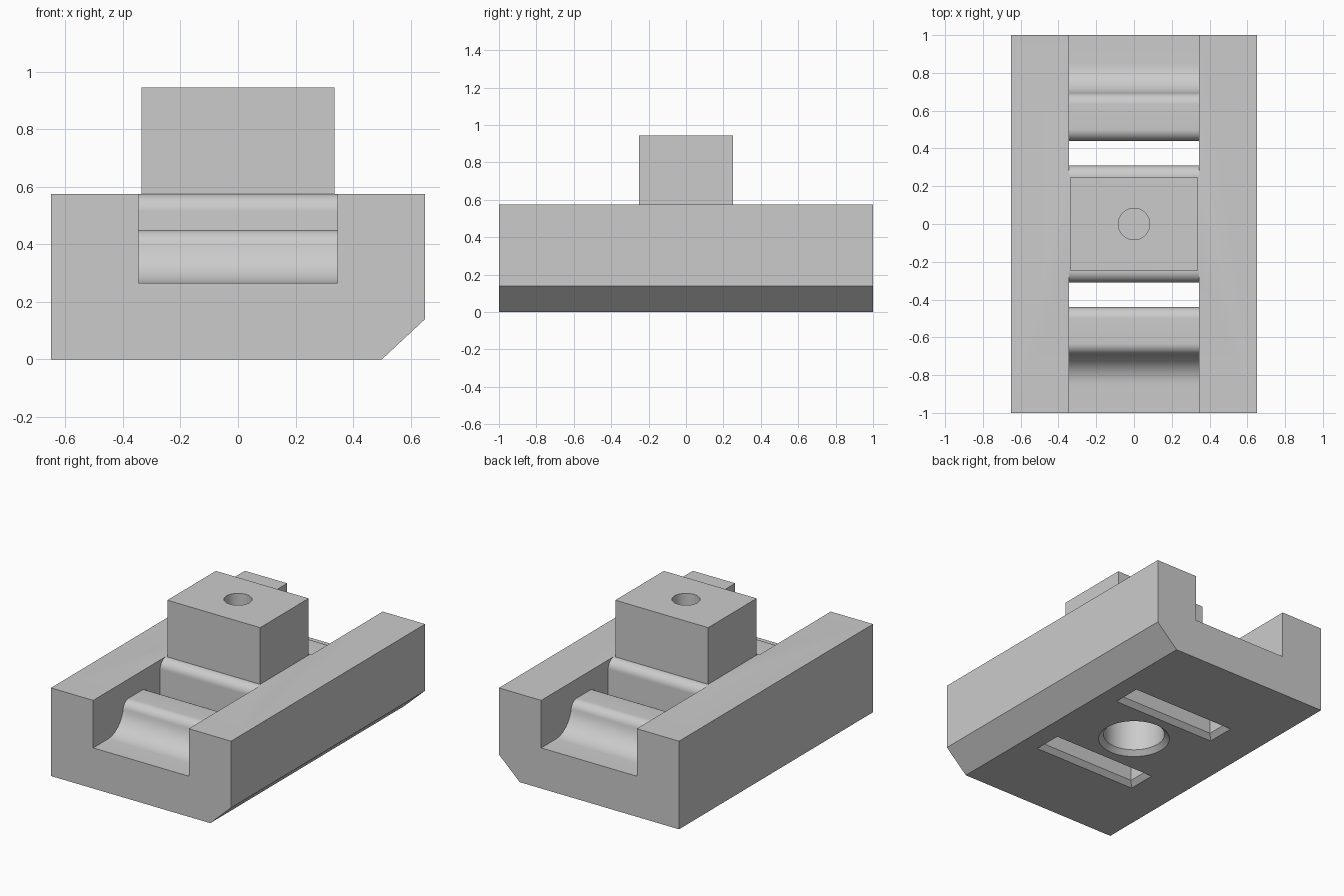
import bpy, bmesh, math
from mathutils import Vector

if "Cube" in bpy.data.objects:
    bpy.data.objects.remove(bpy.data.objects["Cube"], do_unlink=True)

grey = bpy.data.materials.new("plain grey")
grey.use_nodes = True
GREY = (0.6, 0.6, 0.6, 1)
grey.diffuse_color = GREY
grey.node_tree.nodes["Principled BSDF"].inputs["Base Color"].default_value = GREY


def finish(name, bm):
    bmesh.ops.recalc_face_normals(bm, faces=bm.faces)
    me = bpy.data.meshes.new(name)
    bm.to_mesh(me)
    bm.free()
    me.materials.append(grey)
    ob = bpy.data.objects.new(name, me)
    bpy.context.collection.objects.link(ob)
    return ob


def prism(name, pts, axis, lo, hi):
    """Extrude a closed profile along x (points are y, z) or y (points are x, z)."""
    bm = bmesh.new()
    place = (lambda p: (lo, *p)) if axis == "x" else (lambda p: (p[0], lo, p[1]))
    face = bm.faces.new([bm.verts.new(place(p)) for p in pts])
    step = Vector((hi - lo, 0, 0)) if axis == "x" else Vector((0, hi - lo, 0))
    new = bmesh.ops.extrude_face_region(bm, geom=[face])["geom"]
    bmesh.ops.translate(bm, vec=step, verts=[v for v in new if isinstance(v, bmesh.types.BMVert)])
    return finish(name, bm)


def box(name, x, y0, y1, z0, z1, flare=0):
    """Box centred on x; flare widens its lower end."""
    bm = bmesh.new()
    bmesh.ops.create_cube(bm, size=2)
    for v in bm.verts:
        f = flare if v.co.z < 0 else 0
        v.co = (v.co.x * (x + f),
                (y0 + y1) / 2 + v.co.y * ((y1 - y0) / 2 + f),
                z0 if v.co.z < 0 else z1)
    return finish(name, bm)


def cone(name, r0, r1, z0, z1):
    bm = bmesh.new()
    bmesh.ops.create_cone(bm, cap_ends=True, segments=64, radius1=r0, radius2=r1, depth=z1 - z0)
    bmesh.ops.translate(bm, vec=(0, 0, (z0 + z1) / 2), verts=bm.verts)
    return finish(name, bm)


def arc(cy, cz, r, a0, a1, n=12):
    angles = [math.radians(a0 + (a1 - a0) * i / n) for i in range(n + 1)]
    return [(cy + r * math.cos(a), cz + r * math.sin(a)) for a in angles]


def combine(target, other, operation):
    other.hide_render = True
    mod = target.modifiers.new(operation, "BOOLEAN")
    mod.operation, mod.solver, mod.object = operation, "EXACT", other
    bpy.context.view_layer.objects.active = target
    bpy.ops.object.modifier_apply(modifier=mod.name)
    bpy.data.objects.remove(other, do_unlink=True)


# Main sizes
HALF_CHANNEL, FLOOR, SHELF, TOP = 0.345, 0.265, 0.45, 0.575
SLOT_OUT, SLOT_IN, ROUND, SWEEP = 0.44, 0.31, 0.06, 0.16
CHAMFER, BORE = 0.03, 0.186

# Block with one chamfered lower edge
block = prism("slide_block", [(-0.65, 0), (0.5, 0), (0.65, 0.14), (0.65, TOP), (-0.65, TOP)],
              "y", -1, 1)

# Channel void: floor, swept ramp, rounded shelf, through slot, rounded bridge
turn = math.degrees(math.acos(1 - (SHELF - FLOOR) / (SWEEP + ROUND)))
run = (SWEEP + ROUND) * math.sin(math.radians(turn))
ramp_y = -0.85
void = [(-1.1, FLOOR)]
void += arc(ramp_y, FLOOR + SWEEP, SWEEP, -90, -90 + turn)
void += arc(ramp_y + run, SHELF - ROUND, ROUND, 90 + turn, 90)[1:]
void += arc(-SLOT_OUT - ROUND, SHELF - ROUND, ROUND, 90, 0)
void += [(-SLOT_OUT, -0.1), (-SLOT_IN, -0.1)]
void += arc(-SLOT_IN + ROUND, TOP - ROUND, ROUND, 180, 90)
void += [(-SLOT_IN + ROUND, 0.7), (-1.1, 0.7)]

for side in (1, -1):
    profile = [(y * side, z) for y, z in void]
    combine(block, prism("channel_cutter", profile, "x", -HALF_CHANNEL, HALF_CHANNEL), "DIFFERENCE")
    y0, y1 = sorted((SLOT_OUT * side, SLOT_IN * side))
    combine(block, box("slot_chamfer_cutter", HALF_CHANNEL, y0, y1, -CHAMFER, CHAMFER, 2 * CHAMFER),
            "DIFFERENCE")

# Upright post on the bridge
combine(block, box("post", 0.335, -0.25, 0.25, 0.5, 0.945), "UNION")

# Blind hole in the post, chamfered bore in the underside
combine(block, cone("post_hole_cutter", 0.083, 0.083, 0.62, 1.0), "DIFFERENCE")
combine(block, cone("bore_cutter", BORE, BORE, -0.1, 0.45), "DIFFERENCE")
combine(block, cone("bore_chamfer_cutter", BORE + 2 * CHAMFER, BORE, -CHAMFER, CHAMFER), "DIFFERENCE")

# Smooth curves, sharp corners
bpy.ops.object.select_all(action="DESELECT")
block.select_set(True)
bpy.context.view_layer.objects.active = block
bpy.ops.object.shade_smooth_by_angle(angle=math.radians(30))
